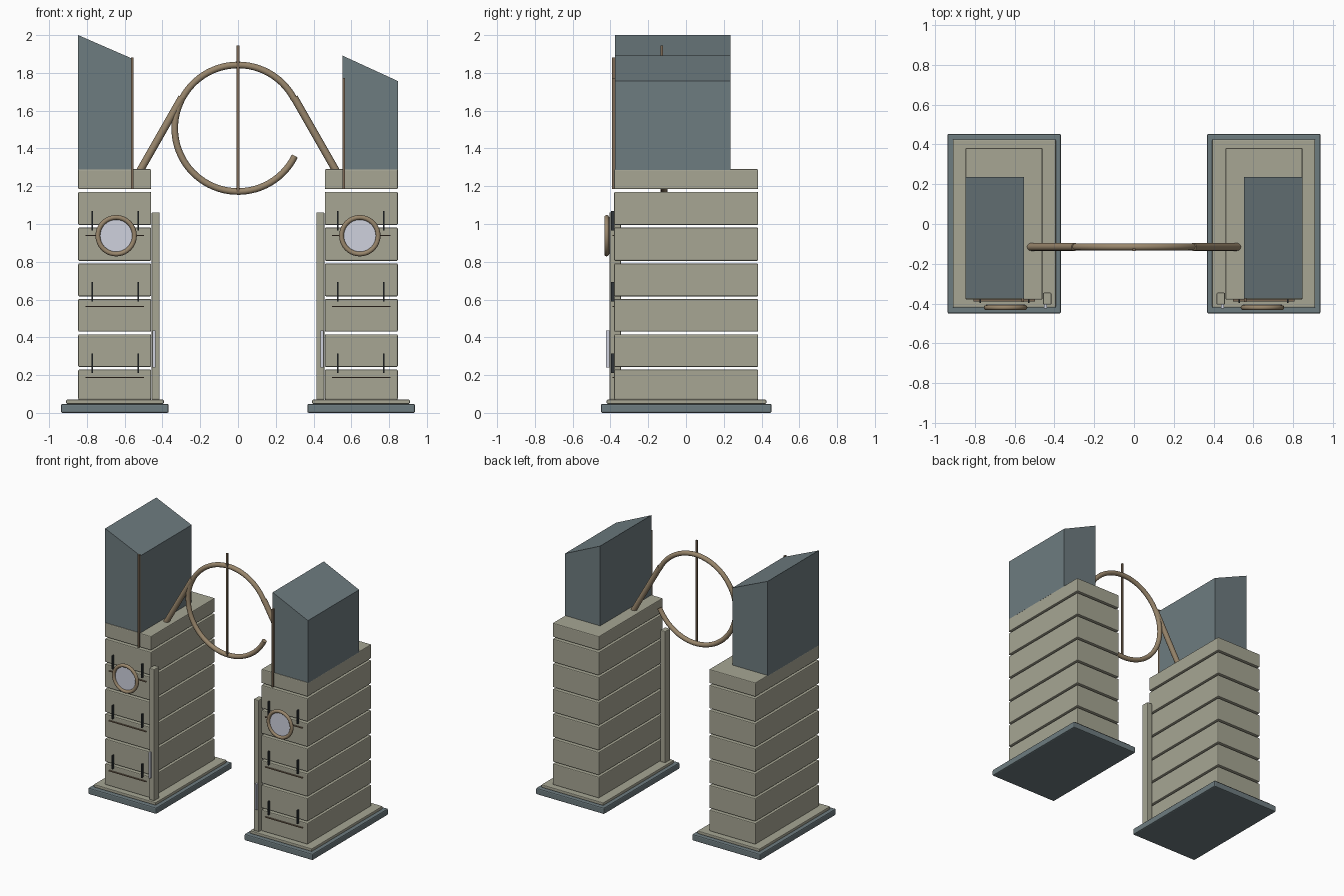
import bpy, bmesh, math
from mathutils import Vector

if "Cube" in bpy.data.objects:
    bpy.data.objects.remove(bpy.data.objects["Cube"])


def material(name, rgb):
    m = bpy.data.materials.new(name)
    m.diffuse_color = (*rgb, 1)
    m.use_nodes = True
    m.node_tree.nodes["Principled BSDF"].inputs["Base Color"].default_value = m.diffuse_color
    return m


STONE = material("stone", (0.385, 0.38, 0.295))
SLATE = material("slate", (0.155, 0.2, 0.215))
BRONZE = material("bronze", (0.32, 0.24, 0.15))
DARK_BRONZE = material("dark bronze", (0.2, 0.14, 0.09))
GLASS = material("pale glass", (0.62, 0.64, 0.73))
IRON = material("dark iron", (0.03, 0.036, 0.04))


def finish(bm, name, mat):
    bmesh.ops.recalc_face_normals(bm, faces=bm.faces)
    me = bpy.data.meshes.new(name)
    bm.to_mesh(me)
    bm.free()
    me.materials.append(mat)
    ob = bpy.data.objects.new(name, me)
    bpy.context.collection.objects.link(ob)
    return ob


def box(name, x, y, z, mat, bevel=0.0):
    """Box from (min, max) ranges, optionally with softened edges."""
    bm = bmesh.new()
    bmesh.ops.create_cube(bm, size=1)
    for v in bm.verts:
        v.co = [(r[0] + r[1]) / 2 + c * (r[1] - r[0]) for c, r in zip(v.co, (x, y, z))]
    ob = finish(bm, name, mat)
    if bevel:
        mod = ob.modifiers.new("bevel", 'BEVEL')
        mod.width = bevel
        mod.segments = 2
    return ob


def tube(name, points, radius, mat, closed=False, sides=12):
    """Round tube swept along points lying in an XZ plane."""
    bm = bmesh.new()
    pts = [Vector(p) for p in points]
    n = len(pts)
    rings = []
    for i, p in enumerate(pts):
        a = pts[i - 1] if closed or i else p
        b = pts[(i + 1) % n] if closed or i < n - 1 else p
        side = (b - a).normalized().cross(Vector((0, 1, 0)))
        ring = []
        for k in range(sides):
            t = math.tau * k / sides
            ring.append(bm.verts.new(p + radius * (math.cos(t) * side + math.sin(t) * Vector((0, 1, 0)))))
        rings.append(ring)
    for i in range(n if closed else n - 1):
        a, b = rings[i], rings[(i + 1) % n]
        for k in range(sides):
            j = (k + 1) % sides
            bm.faces.new((a[k], a[j], b[j], b[k]))
    if not closed:
        bm.faces.new(rings[0])
        bm.faces.new(rings[-1])
    ob = finish(bm, name, mat)
    for f in ob.data.polygons:
        f.use_smooth = len(f.vertices) == 4
    return ob


def arc(cx, y, cz, r, start, end, steps):
    return [(cx + r * math.cos(math.radians(start + (end - start) * i / steps)), y,
             cz + r * math.sin(math.radians(start + (end - start) * i / steps)))
            for i in range(steps + 1)]


def disc(name, cx, cz, r, y, mat, sides=40):
    """Flat round plate facing the front, spanning the y range."""
    bm = bmesh.new()
    face = bm.faces.new([bm.verts.new((px, y[0], pz)) for px, _, pz in arc(cx, 0, cz, r, 0, 360, sides)[:-1]])
    ext = bmesh.ops.extrude_face_region(bm, geom=[face], use_keep_orig=True)
    for g in ext["geom"]:
        if isinstance(g, bmesh.types.BMVert):
            g.co.y = y[1]
    return finish(bm, name, mat)


SEAMS = [0.07, 0.236, 0.423, 0.61, 0.798, 0.988, 1.177, 1.297]
ROOF = {-1: (2.0, 1.872), 1: (1.757, 1.892)}   # outer and inner roof heights

for s, label in ((-1, "left"), (1, "right")):
    def span(a, b):
        return tuple(sorted((s * a, s * b)))

    # Stepped base
    box(f"{label}_plinth", span(0.367, 0.937), (-0.45, 0.453), (0, 0.048), SLATE, 0.008)
    box(f"{label}_base_step", span(0.393, 0.91), (-0.42, 0.425), (0.048, 0.07), STONE, 0.005)

    # Stacked stone courses with open joints
    for i in range(len(SEAMS) - 1):
        low = SEAMS[i] + (0.007 if i else 0)
        box(f"{label}_course_{i + 1}", span(0.46, 0.846), (-0.38, 0.382), (low, SEAMS[i + 1] - 0.007), STONE, 0.006)

    # Slant-roofed upper block
    block = box(f"{label}_upper_block", span(0.552, 0.846), (-0.375, 0.235), (1.285, 1.9), SLATE)
    for v in block.data.vertices:
        if v.co.z > 1.5:
            v.co.z = ROOF[s][0 if abs(v.co.x) > 0.7 else 1]
    box(f"{label}_corner_strip", span(0.552, 0.566), (-0.392, -0.375),
        (1.185, 1.882 if s < 0 else 1.772), DARK_BRONZE)

    # Inner front pilaster with a slim light
    box(f"{label}_pilaster", span(0.415, 0.457), (-0.405, -0.345), (0.07, 1.062), STONE, 0.005)
    box(f"{label}_slim_light", span(0.438, 0.452), (-0.424, -0.405), (0.24, 0.435), GLASS)

    # Front rails and pins
    for i, z in enumerate((0.187, 0.564, 0.94)):
        box(f"{label}_rail_{i + 1}", span(0.497, 0.807), (-0.389, -0.379), (z - 0.003, z + 0.003), DARK_BRONZE)
        for j, x in enumerate((0.528, 0.772)):
            box(f"{label}_pin_{i + 1}_{j + 1}", span(x - 0.004, x + 0.004), (-0.397, -0.379),
                (z + 0.025, z + 0.128), IRON)

    # Round window
    disc(f"{label}_round_window", s * 0.645, 0.938, 0.098, (-0.42, -0.404), GLASS)
    tube(f"{label}_window_rim", arc(s * 0.645, -0.42, 0.938, 0.097, 0, 360, 40)[:-1], 0.0125, BRONZE, closed=True)

    # Sloping strut that carries the hoop
    tube(f"{label}_strut", [(s * 0.52, -0.115, 1.28), (s * 0.297, -0.115, 1.67)], 0.02, BRONZE)

# Open hoop and its upright needle
tube("hoop", arc(0, -0.115, 1.507, 0.335, 27, 334, 64), 0.0175, BRONZE)
box("needle", (-0.007, 0.007), (-0.136, -0.122), (1.17, 1.945), DARK_BRONZE)
